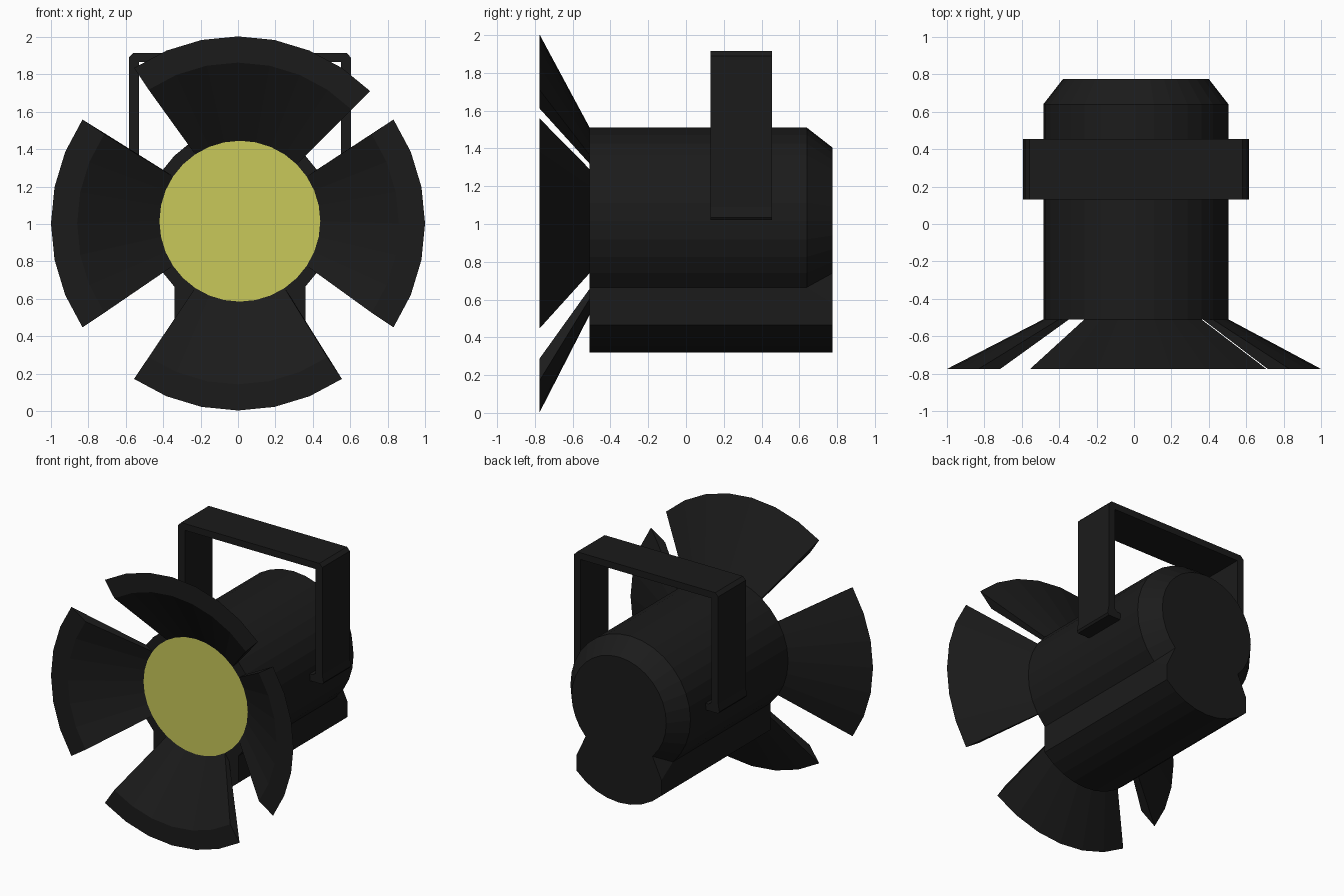
import bpy, bmesh
from math import sin, cos, radians

if "Cube" in bpy.data.objects:
    bpy.data.objects.remove(bpy.data.objects["Cube"])

CX, CZ = 0.01, 1.015      # lamp axis
STEP = 11.25              # 32-sided roundness


def material(name, color):
    m = bpy.data.materials.new(name)
    m.diffuse_color = color
    m.use_nodes = True
    m.node_tree.nodes["Principled BSDF"].inputs["Base Color"].default_value = m.diffuse_color
    return m


BLACK = material("black_metal", (0.011, 0.011, 0.011, 1))
YELLOW = material("yellow_lens", (0.58, 0.58, 0.1, 1))


def polar(r, deg, y, cx=CX, cz=CZ):
    return (cx + r * cos(radians(deg)), y, cz + r * sin(radians(deg)))


def loft(name, rings, mat):
    """Skin closed rings of equal length and cap both ends."""
    bm = bmesh.new()
    loops = [[bm.verts.new(p) for p in ring] for ring in rings]
    n = len(loops[0])
    for a, b in zip(loops, loops[1:]):
        for i in range(n):
            j = (i + 1) % n
            bm.faces.new((a[i], a[j], b[j], b[i]))
    bm.faces.new(loops[0])
    if len(loops) > 1:
        bm.faces.new(loops[-1])
        bmesh.ops.remove_doubles(bm, verts=bm.verts, dist=0.0005)
        bmesh.ops.recalc_face_normals(bm, faces=bm.faces)
    me = bpy.data.meshes.new(name)
    bm.to_mesh(me)
    bm.free()
    me.materials.append(mat)
    ob = bpy.data.objects.new(name, me)
    bpy.context.collection.objects.link(ob)
    return ob


# Housing: round can whose bottom quarter is dropped into a ballast box
def housing_ring(y, r, shoulder):
    R = 0.495
    half = R * cos(radians(45))
    top = [polar(r, -45 + STEP * i, y) for i in range(25)]
    belly = [polar(R, 225 + STEP * i, y, CX, CZ - 0.2) for i in range(9)]
    return top + [(CX - half, y, shoulder)] + belly + [(CX + half, y, shoulder)]


joint = CZ - 0.495 * sin(radians(45))
loft("housing", [housing_ring(-0.51, 0.495, joint),
                 housing_ring(0.64, 0.495, joint),
                 housing_ring(0.775, 0.39, 0.58)], BLACK)

# Lens disc
loft("lens", [[polar(0.43, STEP * i, -0.513) for i in range(32)]], YELLOW)


# Barn door flaps: thick flared sectors around the front rim
def flap(name, start, segments):
    rings = []
    for i in range(segments + 1):
        a = start + STEP * i
        rings.append([polar(0.43, a, -0.51), polar(0.495, a, -0.51),
                      polar(1.0, a, -0.775, 0, 1.003),
                      polar(0.86, a, -0.775, 0, 1.003)])
    loft(name, rings, BLACK)


flap("flap_right", -33.75, 6)
flap("flap_top", 45, 7)
flap("flap_left", 146.25, 6)
flap("flap_bottom", 236.25, 6)

# Mounting yoke: bent bar with feet turned in to the housing
half_profile = [(0.48, 1.02), (0.594, 1.02), (0.604, 1.035), (0.594, 1.09),
                (0.594, 1.89), (0.57, 1.915)]
inner = [(0.54, 1.865), (0.54, 1.09), (0.515, 1.07), (0.48, 1.07)]
outline = (half_profile + [(-x, z) for x, z in reversed(half_profile)]
           + [(-x, z) for x, z in reversed(inner)] + inner)
loft("yoke", [[(CX + x, y, z) for x, z in outline] for y in (0.13, 0.455)], BLACK)
